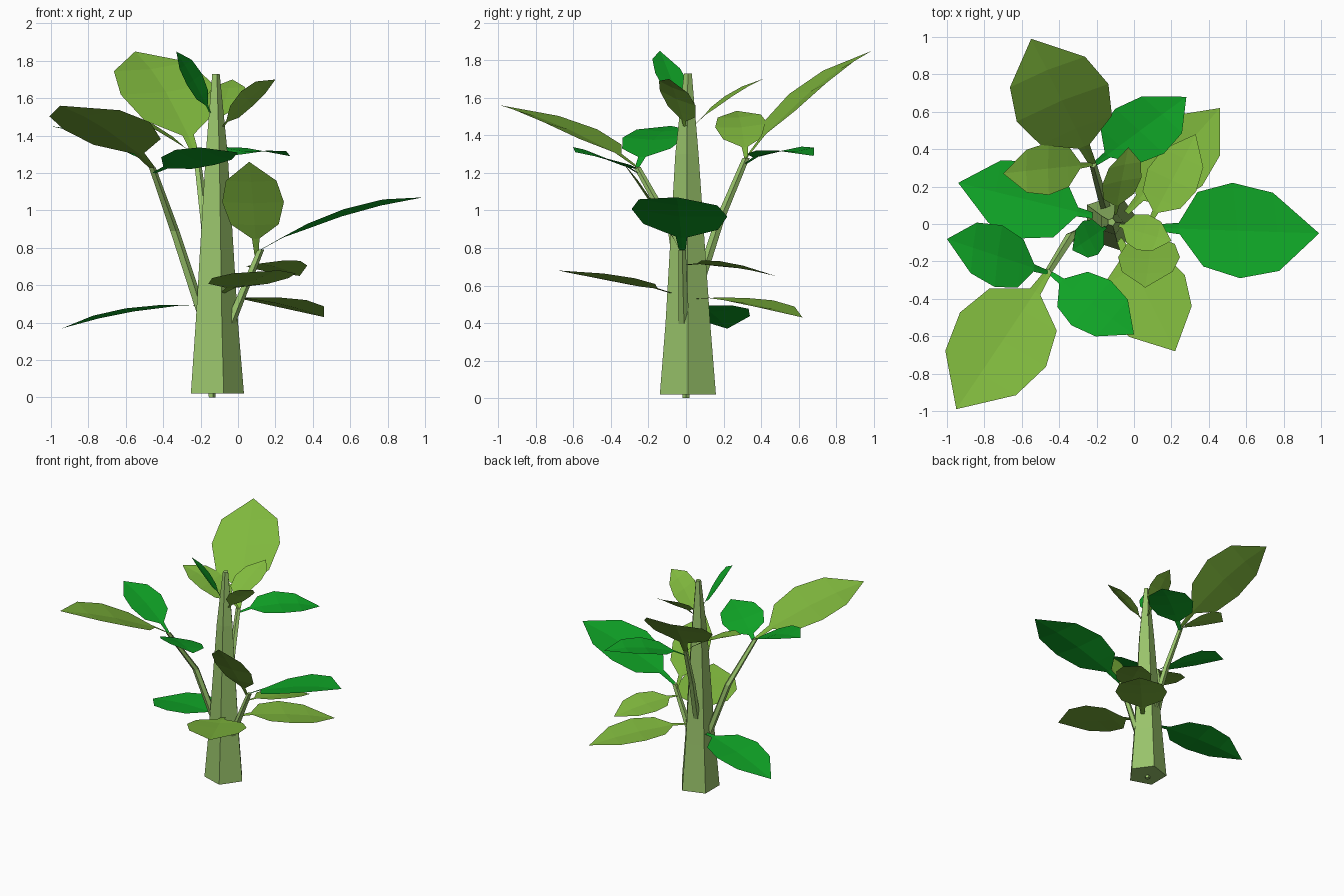
import bpy, bmesh, math
from mathutils import Vector

cube = bpy.data.objects.get("Cube")
if cube:
    bpy.data.objects.remove(cube)


def material(name, rgb):
    m = bpy.data.materials.new(name)
    m.use_nodes = True
    m.diffuse_color = (*rgb, 1)
    m.node_tree.nodes["Principled BSDF"].inputs["Base Color"].default_value = (*rgb, 1)
    return m


STEM = material("stem_green", (0.32, 0.55, 0.147))
LIME = material("lime_leaf", (0.215, 0.48, 0.047))
GREEN = material("deep_green_leaf", (0.005, 0.38, 0.02))


def finish(name, bm, mat):
    mesh = bpy.data.meshes.new(name)
    bm.to_mesh(mesh)
    bm.free()
    mesh.materials.append(mat)
    bpy.context.collection.objects.link(bpy.data.objects.new(name, mesh))


def tube(name, path, radii, sides=5):
    """Tapered faceted stem with horizontal rings along a path."""
    bm = bmesh.new()
    rings = []
    for p, r in zip(path, radii):
        angles = [i * math.tau / sides for i in range(sides)]
        rings.append([bm.verts.new(Vector(p) + Vector((r * math.cos(a), r * math.sin(a), 0)))
                      for a in angles])
    for a, b in zip(rings, rings[1:]):
        for i in range(sides):
            j = (i + 1) % sides
            bm.faces.new((a[i], a[j], b[j], b[i]))
    bm.faces.new(rings[0][::-1])
    bm.faces.new(rings[-1])
    finish(name, bm, STEM)


# Leaf outline: (position along midrib, share of full half-width)
OUTLINE = [(0, 0.07), (0.14, 0.12), (0.27, 0.78), (0.49, 1), (0.735, 0.82)]


def leaf(name, mat, base, tip, side, bow):
    """Arched leaf with a midrib, from its base, tip, half-width vector and arch height."""
    base, tip, side = Vector(base), Vector(tip), Vector(side)
    normal = side.cross(tip - base).normalized()
    if normal.z < 0:
        normal, side = -normal, -side
    bm = bmesh.new()
    rows = []
    for t, w in OUTLINE:
        mid = base.lerp(tip, t) + Vector((0, 0, bow * 4 * t * (1 - t)))
        rib = mid - normal * side.length * w * 0.08
        rows.append([bm.verts.new(v) for v in (mid - side * w, rib, mid + side * w)])
    for a, b in zip(rows, rows[1:]):
        for i in (0, 1):
            bm.faces.new((a[i], a[i + 1], b[i + 1], b[i]))
    end = bm.verts.new(tip)
    for i in (0, 1):
        bm.faces.new((rows[-1][i], rows[-1][i + 1], end))
    finish(name, bm, mat)


# Trunk, root and branches
tube("trunk", [(-0.125, 0.01, 0.02), (-0.125, 0.01, 0.4), (-0.12, 0.005, 1.3), (-0.12, 0.01, 1.73)],
     [0.157, 0.125, 0.065, 0.022])
tube("root", [(-0.14, 0, 0), (-0.14, 0, 0.1)], [0.02, 0.025])
left, back, right = (-0.46, -0.26, 1.23), (-0.22, 0.32, 1.28), (0.12, -0.02, 0.79)
tube("front_branch", [(-0.18, 0, 0.4), (-0.34, -0.07, 0.89), left], [0.03, 0.027, 0.02])
tube("back_branch", [(-0.14, 0.05, 0.55), (-0.18, 0.18, 0.95), back], [0.03, 0.026, 0.02])
tube("side_branch", [(-0.05, -0.01, 0.38), (0.02, -0.015, 0.55), right], [0.03, 0.026, 0.02])

# Leaves on the front branch
leaf("front_branch_large_leaf", LIME, left, (-0.95, -0.99, 1.56), (0.23, -0.145, 0.02), 0.06)
leaf("front_branch_outer_leaf", GREEN, left, (-1, -0.08, 1.45), (0.02, 0.165, 0), 0.05)
leaf("front_branch_inner_leaf", GREEN, (-0.45, -0.26, 1.2), (0, -0.59, 1.31), (0.105, 0.12, -0.04), 0.03)

# Leaves on the back branch
leaf("back_branch_large_leaf", LIME, back, (-0.55, 0.99, 1.85), (0.245, 0.1, 0.03), 0.09)
leaf("back_branch_outer_leaf", LIME, back, (-0.7, 0.27, 1.53), (0, 0.14, 0.01), 0.05)
leaf("back_branch_inner_leaf", GREEN, (-0.21, 0.32, 1.25), (0.28, 0.68, 1.29), (0.13, -0.12, -0.01), 0.06)

# Leaves on the side branch
leaf("side_branch_large_leaf", GREEN, right, (0.99, -0.05, 1.07), (-0.02, 0.255, -0.02), 0.06)
leaf("side_branch_back_leaf", LIME, (0.08, 0, 0.71), (0.33, 0.48, 0.65), (0.13, -0.06, 0.02), 0.03)
leaf("side_branch_front_leaf", LIME, (0.1, -0.02, 0.76), (0.06, -0.34, 1.26), (0.165, 0, 0), 0.04)

# Leaves low on the trunk
leaf("low_left_leaf", GREEN, (-0.2, 0.04, 0.49), (-0.94, 0.22, 0.37), (0.04, 0.205, 0), 0.045)
leaf("low_front_leaf", LIME, (-0.08, -0.08, 0.56), (0.22, -0.68, 0.68), (0.205, 0.1, 0), 0.02)
leaf("low_back_leaf", LIME, (-0.04, 0.06, 0.53), (0.46, 0.62, 0.43), (0.16, -0.13, 0), 0.04)

# Crown leaves
leaf("crown_back_leaf", LIME, (-0.1, 0.05, 1.46), (-0.03, 0.41, 1.7), (0.105, 0.02, 0), 0.03)
leaf("crown_right_leaf", LIME, (-0.1, 0, 1.42), (0.2, -0.09, 1.7), (0.03, 0.095, -0.04), 0.04)
leaf("crown_left_leaf", GREEN, (-0.14, -0.01, 1.5), (-0.33, -0.14, 1.85), (0.04, -0.09, 0.03), 0.03)
